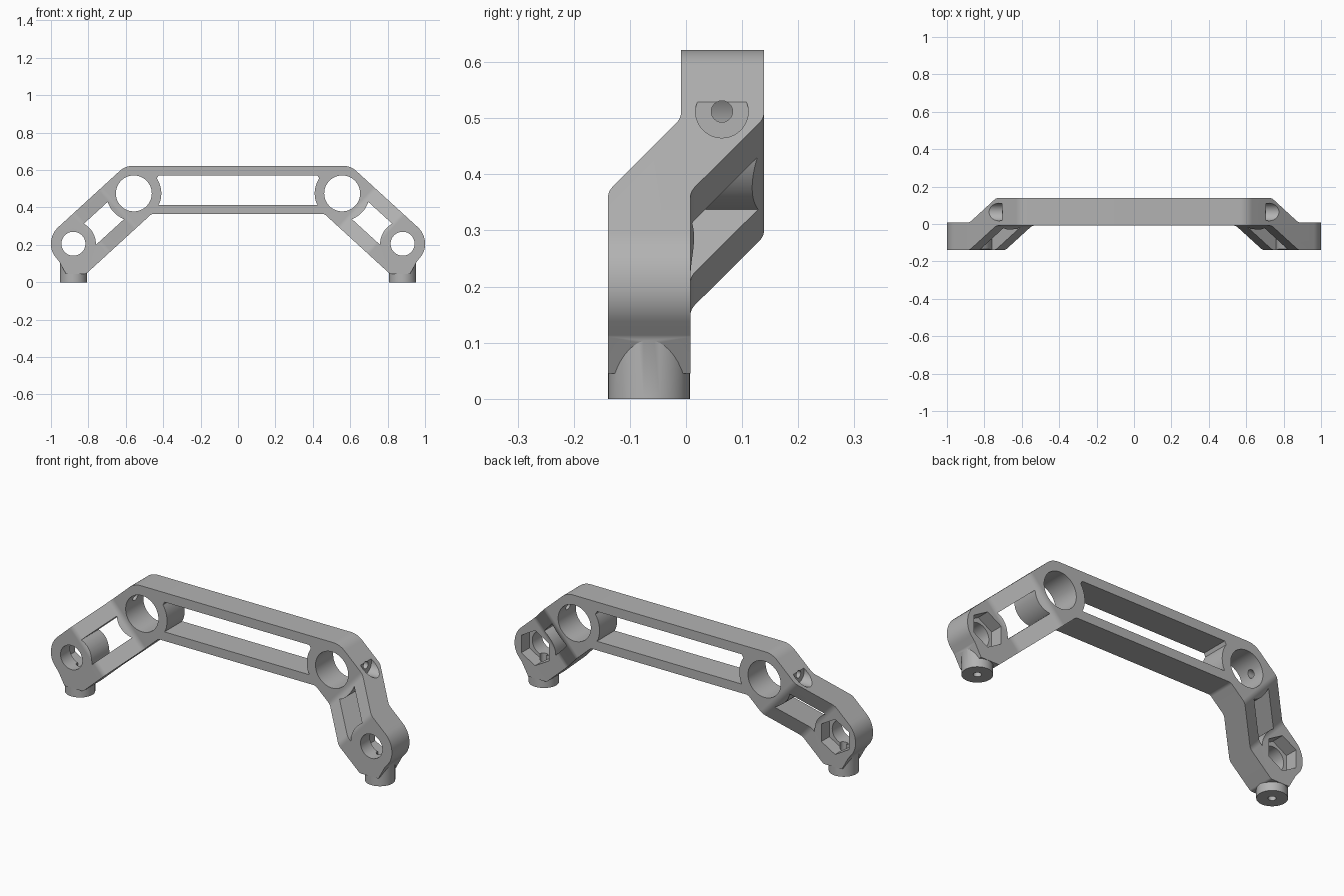
import bpy, bmesh, math
from mathutils import Vector

if "Cube" in bpy.data.objects:
    bpy.data.objects.remove(bpy.data.objects["Cube"])

X, Y, Z = Vector((1, 0, 0)), Vector((0, 1, 0)), Vector((0, 0, 1))
SLOPE = math.radians(42.4)
U = Vector((math.cos(SLOPE), 0, math.sin(SLOPE)))     # up along the arm
W = Vector((-math.sin(SLOPE), 0, math.cos(SLOPE)))    # out across the arm
BIG = Vector((-0.557, 0.064, 0.475))                  # large ring centre
SMALL = Vector((-0.88, -0.066, 0.206))                # small ring centre
BIG_R, SMALL_R = 0.147, 0.12


def arc(c, r, start, end, n=16):
    """Points on an arc, angles in degrees."""
    return [(c[0] + r * math.cos(math.radians(start + (end - start) * i / n)),
             c[1] + r * math.sin(math.radians(start + (end - start) * i / n)))
            for i in range(n + 1)]


def circle(c, r, n=48, start=0):
    return arc(c, r, start, start + 360, n)[:-1]


def rounded(corners, n=10):
    """Polygon from (x, y, radius) corners, each filleted."""
    out = []
    for i, (x, y, r) in enumerate(corners):
        p = Vector((x, y))
        if not r:
            out.append((x, y))
            continue
        a = (Vector(corners[i - 1][:2]) - p).normalized()
        b = (Vector(corners[(i + 1) % len(corners)][:2]) - p).normalized()
        half = a.angle(b) / 2
        centre = p + (a + b).normalized() * r / math.sin(half)
        s = p + a * r / math.tan(half) - centre
        e = p + b * r / math.tan(half) - centre
        turn = s.angle(e)
        for k in range(n + 1):
            f = k / n
            v = (s * math.sin((1 - f) * turn) + e * math.sin(f * turn)) / math.sin(turn)
            out.append(tuple(centre + v))
    return out


def prism(name, pts, a, b, axis, lo, hi):
    """Extrude a 2D outline in the a/b plane from lo to hi along axis."""
    bm = bmesh.new()
    ends = [[bm.verts.new(a * p + b * q + axis * h) for p, q in pts] for h in (lo, hi)]
    bm.faces.new(ends[0])
    bm.faces.new(ends[1])
    for i in range(len(pts)):
        j = (i + 1) % len(pts)
        bm.faces.new((ends[0][i], ends[0][j], ends[1][j], ends[1][i]))
    bmesh.ops.recalc_face_normals(bm, faces=bm.faces)
    mesh = bpy.data.meshes.new(name)
    bm.to_mesh(mesh)
    bm.free()
    ob = bpy.data.objects.new(name, mesh)
    bpy.context.collection.objects.link(ob)
    return ob


# Front outline of one half
bracket = prism("bracket_body", rounded([
    (0, 0.622, 0), (0, 0.366, 0), (-0.461, 0.366, 0.03), (-0.812, 0.045, 0.02),
    (-0.92, 0.045, 0), (-0.957, 0.112, 0.02), (-1.0, 0.165, 0.1),
    (-1.0, 0.259, SMALL_R), (-0.603, 0.622, 0.1)]), X, Z, Y, -0.3, 0.3)

# Stepped thickness: the arm shifts forward on its way down
step = prism("step_profile", rounded([
    (-1.5, -0.139, 0), (-0.40, -0.139, 0.05), (-0.207, -0.009, 0.05), (1, -0.009, 0),
    (1, 0.139, 0), (-0.207, 0.139, 0.05), (-0.40, 0.008, 0.05), (-1.5, 0.008, 0)]),
    U, Y, W, -1, 2)

# Round foot under the arm
foot = prism("foot", circle((SMALL.x, SMALL.y), 0.0728), X, Y, Z, 0, 0.19)

# Openings
big, small = (BIG.x, BIG.z), (SMALL.x, SMALL.z)
big_tw, small_tw = (BIG.dot(U), BIG.dot(W)), (SMALL.dot(U), SMALL.dot(W))


def side_angle(w, centre, r):
    return math.degrees(math.asin((w - centre[1]) / r))


w_in, w_out = 0.66, 0.787
arm_slot = (arc(small_tw, SMALL_R, side_angle(w_in, small_tw, SMALL_R),
                side_angle(w_out, small_tw, SMALL_R))
            + arc(big_tw, BIG_R, 180 - side_angle(w_out, big_tw, BIG_R),
                  180 - side_angle(w_in, big_tw, BIG_R)))
bar_slot = ([(0.1, 0.414), (-0.425, 0.414)] + arc(big, BIG_R, -18, 33)
            + [(-0.425, 0.572), (0.1, 0.572)])
cuts = [
    prism("bar_slot", bar_slot, X, Z, Y, -0.4, 0.4),
    prism("arm_slot", arm_slot, U, W, Y, -0.4, 0.4),
    prism("large_hole", circle(big, 0.096, 64), X, Z, Y, -0.4, 0.4),
    prism("small_hole", circle(small, 0.064), X, Z, Y, -0.4, 0.4),
    prism("nut_pocket", circle(small, 0.093, 6, 30), X, Z, Y, -0.06, 0.4),
    prism("screw_recess", circle((BIG.y, 0.512), 0.047), Y, Z, X, -1.2, -0.705),
    prism("screw_hole", circle((BIG.y, 0.512), 0.019, 24), Y, Z, X, -1.2, -0.58),
    prism("foot_hole", circle((SMALL.x, SMALL.y), 0.019, 24), X, Y, Z, -0.1, 0.2),
]
helpers = [step, foot] + cuts
for ob, op in zip(helpers, ["INTERSECT", "UNION"] + ["DIFFERENCE"] * len(cuts)):
    ob.hide_render = True
    mod = bracket.modifiers.new(ob.name, "BOOLEAN")
    mod.operation, mod.object, mod.solver = op, ob, "EXACT"

# Bake the cuts, open the middle and mirror
graph = bpy.context.evaluated_depsgraph_get()
mesh = bpy.data.meshes.new_from_object(bracket.evaluated_get(graph))
bracket.modifiers.clear()
for ob in helpers:
    bpy.data.objects.remove(ob)
bm = bmesh.new()
bm.from_mesh(mesh)
middle = [f for f in bm.faces if all(abs(v.co.x) < 1e-4 for v in f.verts)]
bmesh.ops.delete(bm, geom=middle, context="FACES")
bm.to_mesh(mesh)
bm.free()
bracket.data = mesh
mirror = bracket.modifiers.new("mirror", "MIRROR")
mirror.use_clip = True

# Plain grey finish
grey = bpy.data.materials.new("plain_grey")
grey.use_nodes = True
colour = (0.45, 0.45, 0.45, 1)
grey.diffuse_color = colour
grey.node_tree.nodes["Principled BSDF"].inputs["Base Color"].default_value = colour
mesh.materials.clear()
mesh.materials.append(grey)

bpy.ops.object.select_all(action="DESELECT")
bracket.select_set(True)
bpy.context.view_layer.objects.active = bracket
bpy.ops.object.shade_smooth_by_angle(angle=math.radians(30))
